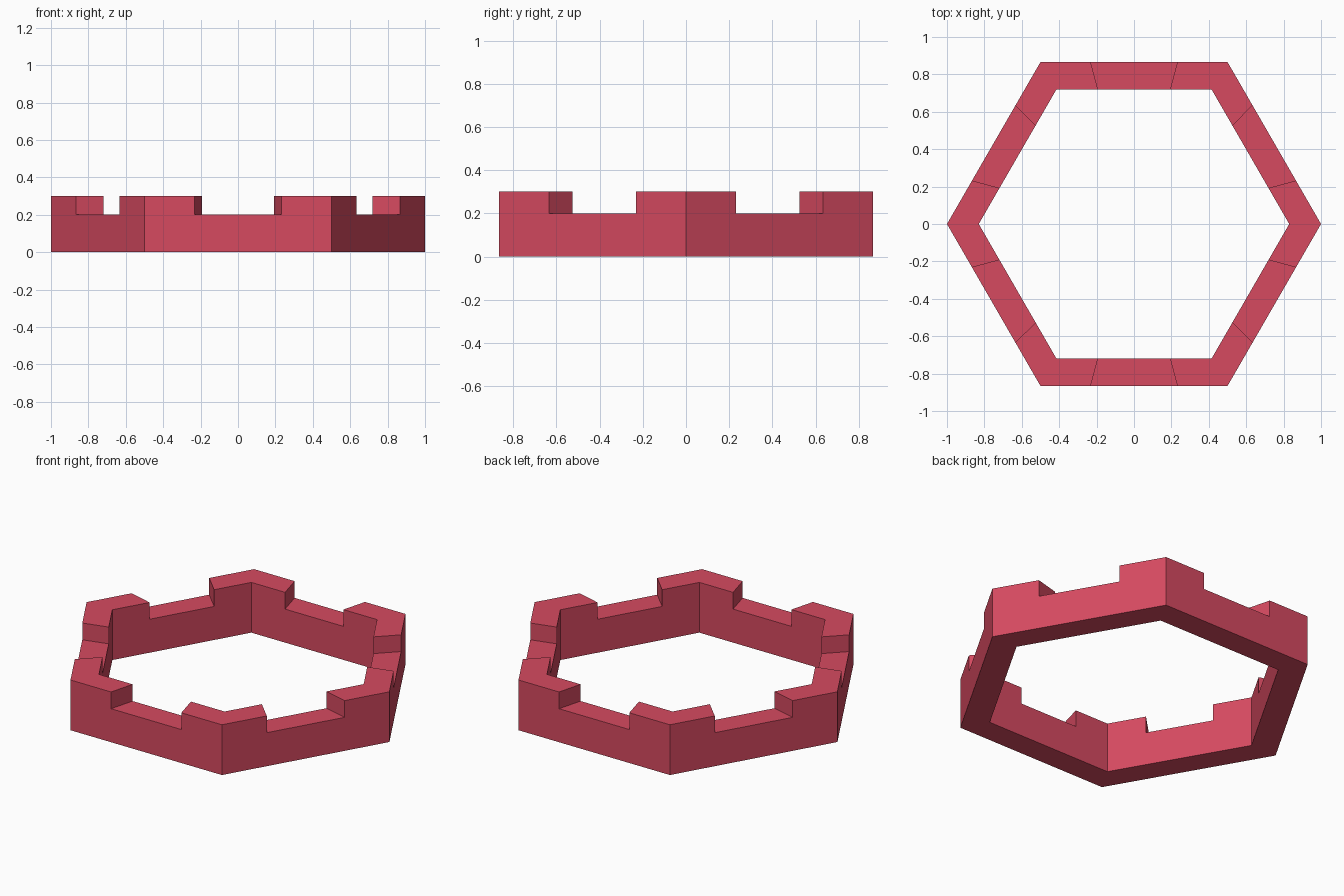
import bpy, bmesh
from math import radians, cos, sin

OUTER, INNER = 1.0, 0.83      # corner radii of the hexagonal wall
WALL_H, MERLON_H = 0.2, 0.1   # wall height, and extra height at the corners
NOTCH = 15                    # angle from a corner to where the notch begins

cube = bpy.data.objects.get("Cube")
if cube:
    bpy.data.objects.remove(cube, do_unlink=True)

red = bpy.data.materials.new("rose red")
red.use_nodes = True
colour = (0.67, 0.068, 0.118, 1)
red.diffuse_color = colour
red.node_tree.nodes["Principled BSDF"].inputs["Base Color"].default_value = colour


def hex_point(angle, radius):
    """Point on a hexagon's outline in the direction of the angle in degrees."""
    r = radius * cos(radians(30)) / cos(radians(angle % 60 - 30))
    return (r * cos(radians(angle)), r * sin(radians(angle)), 0)


def raise_faces(bm, faces, height):
    """Extrude faces upwards and return the new top faces in order."""
    new = bmesh.ops.extrude_face_region(bm, geom=faces)["geom"]
    verts = [g for g in new if isinstance(g, bmesh.types.BMVert)]
    bmesh.ops.translate(bm, verts=verts, vec=(0, 0, height))
    return [g for g in new if isinstance(g, bmesh.types.BMFace)]


bm = bmesh.new()

# Flat hexagonal ring, split radially at corners and notch ends
angles = [60 * k + d for k in range(6) for d in (-NOTCH, 0, NOTCH)]
outer = [bm.verts.new(hex_point(a, OUTER)) for a in angles]
inner = [bm.verts.new(hex_point(a, INNER)) for a in angles]
ring = []
for i in range(len(angles)):
    j = (i + 1) % len(angles)
    ring.append(bm.faces.new((outer[i], outer[j], inner[j], inner[i])))

# Wall, then raised corners; notch faces are the longest ones
tops = raise_faces(bm, ring, WALL_H)
longest = max(f.calc_area() for f in tops)
raise_faces(bm, [f for f in tops if f.calc_area() < longest * 0.9], MERLON_H)
bmesh.ops.recalc_face_normals(bm, faces=bm.faces)

mesh = bpy.data.meshes.new("hexagonal_wall")
bm.to_mesh(mesh)
bm.free()
mesh.materials.append(red)
wall = bpy.data.objects.new("hexagonal_wall", mesh)
bpy.context.collection.objects.link(wall)
